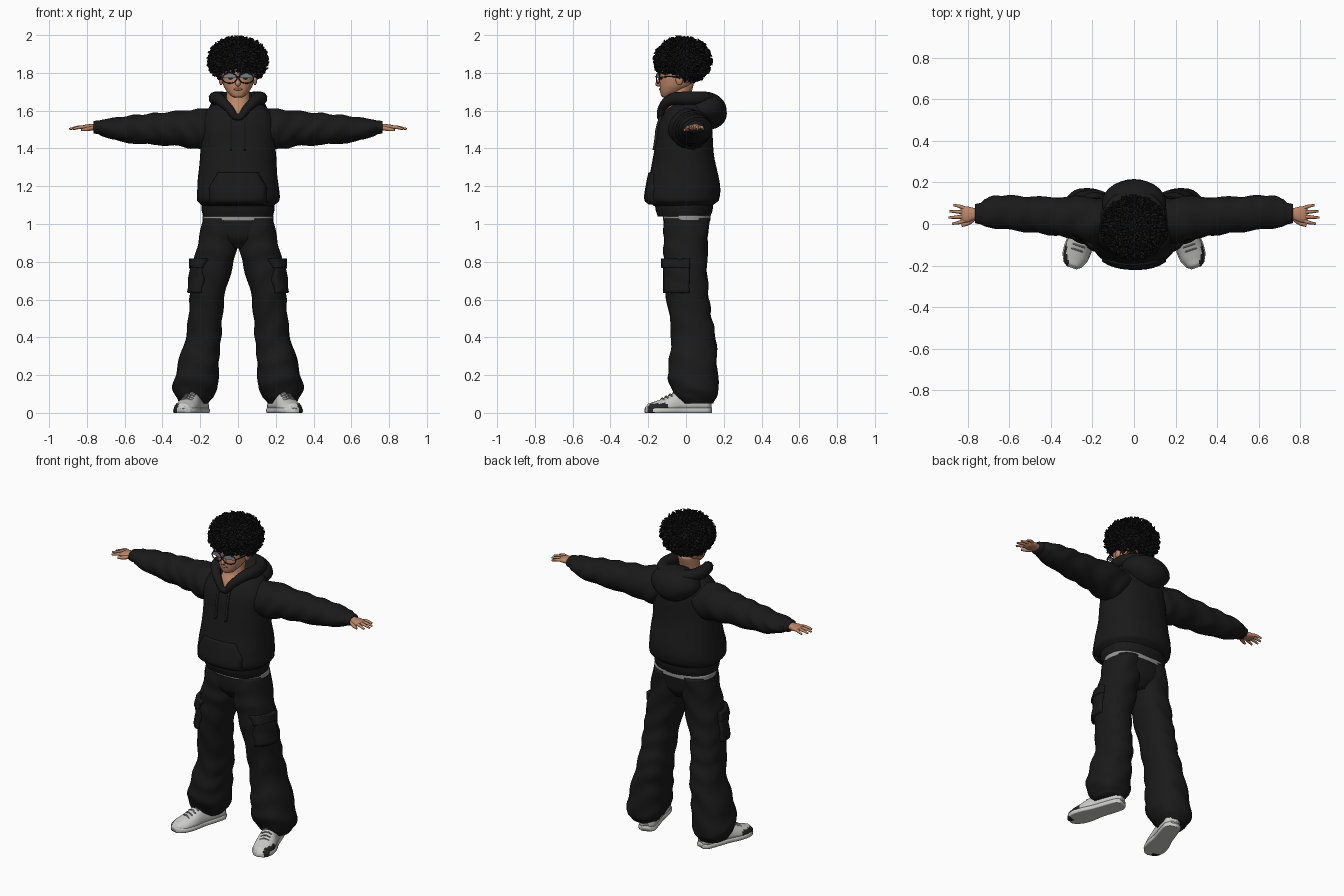
import bpy, bmesh, math, random
from mathutils import Vector, Matrix

random.seed(4)
if "Cube" in bpy.data.objects:
    bpy.data.objects.remove(bpy.data.objects["Cube"])


def material(name, *rgb):
    m = bpy.data.materials.new(name)
    m.use_nodes = True
    m.diffuse_color = (*rgb, 1)
    m.node_tree.nodes["Principled BSDF"].inputs["Base Color"].default_value = (*rgb, 1)
    return m


FABRIC = material("black fabric", .010, .010, .010)
HAIR = material("black hair", .007, .007, .007)
SKIN = material("skin", .50, .24, .14)
LIP = material("lips", .38, .14, .10)
SHOE = material("shoe grey", .60, .60, .58)
DARK = material("dark trim", .02, .02, .02)
BELT = material("belt grey", .30, .30, .30)
LENS = material("lens grey", .20, .23, .25)


def finish(name, bm, *mats):
    bmesh.ops.recalc_face_normals(bm, faces=bm.faces)
    me = bpy.data.meshes.new(name)
    bm.to_mesh(me)
    bm.free()
    for m in mats:
        me.materials.append(m)
    me.shade_smooth()
    ob = bpy.data.objects.new(name, me)
    bpy.context.collection.objects.link(ob)
    return ob


def spline(rows, t):
    """Catmull-Rom sample of a list of tuples, t counted in rows."""
    i = min(int(t), len(rows) - 2)
    f = t - i
    a, b, c, d = (rows[max(0, min(len(rows) - 1, i + k))] for k in (-1, 0, 1, 2))
    return [q + f * ((r - p) + f * (2*p - 5*q + 4*r - s + f * (3*q - p - 3*r + s))) / 2
            if k else q + f * (r - q) for k, (p, q, r, s) in enumerate(zip(a, b, c, d))]


def loft(name, rows, mats, axis="z", s=1, n=28, sub=5, power=2.0, fold=0, freq=40,
         shape=None, rule=None):
    """Skin ellipse rows (position, centre a, centre b, radius a, radius b)."""
    bm, rings = bmesh.new(), []
    for j in range((len(rows) - 1) * sub + 1):
        t, ca, cb, ra, rb = spline(rows, j / sub)
        ring = []
        for k in range(n):
            an = math.tau * k / n
            c, d = math.cos(an), math.sin(an)
            w = 1 + fold * math.sin(freq * t + 1.6 * math.sin(an + t * 9) + 2 * math.sin(2 * an))
            u = ca + ra * w * math.copysign(abs(c) ** (2 / power), c)
            v = cb + rb * w * math.copysign(abs(d) ** (2 / power), d)
            p = Vector({"z": (u, v, t), "x": (t, u, v), "y": (u, t, v)}[axis])
            p = shape(p) if shape else p
            p.x *= s
            ring.append(bm.verts.new(p))
        rings.append(ring)
    for r, q in zip(rings, rings[1:]):
        for k in range(n):
            f = bm.faces.new((r[k], r[k - 1], q[k - 1], q[k]))
            f.material_index = rule(f.calc_center_median()) if rule else 0
    bm.faces.new(rings[0])
    bm.faces.new(rings[-1])
    return finish(name, bm, *mats)


def ball(name, centre, size, mat, shape=None):
    bm = bmesh.new()
    bmesh.ops.create_uvsphere(bm, u_segments=28, v_segments=18, radius=1)
    for v in bm.verts:
        if shape:
            shape(v.co)
        v.co = Vector(centre) + v.co * Vector(size)
    return finish(name, bm, mat)


def tube(name, points, radius, mat, cyclic=False, widths=None):
    cu = bpy.data.curves.new(name, "CURVE")
    cu.dimensions, cu.bevel_depth, cu.bevel_resolution = "3D", radius, 3
    cu.resolution_u, cu.use_fill_caps = 6, True
    sp = cu.splines.new("BEZIER")
    sp.bezier_points.add(len(points) - 1)
    for i, (bp, p) in enumerate(zip(sp.bezier_points, points)):
        bp.co, bp.handle_left_type, bp.handle_right_type = p, "AUTO", "AUTO"
        bp.radius = widths[i] if widths else 1
    sp.use_cyclic_u = cyclic
    cu.materials.append(mat)
    ob = bpy.data.objects.new(name, cu)
    bpy.context.collection.objects.link(ob)
    return ob


def patch(name, target, place, mat, axis, thick):
    """Sewn-on panel: a grid projected on the target and thickened."""
    bm = bmesh.new()
    bmesh.ops.create_grid(bm, x_segments=10, y_segments=12, size=1)
    for v in bm.verts:
        v.co = place(v.co.x, v.co.y)
    ob = finish(name, bm, mat)
    wrap = ob.modifiers.new("wrap", "SHRINKWRAP")
    wrap.target, wrap.wrap_method = target, "PROJECT"
    setattr(wrap, "use_project_" + axis, True)
    wrap.use_negative_direction = True
    solid = ob.modifiers.new("thickness", "SOLIDIFY")
    solid.thickness, solid.offset = thick, 0
    return ob


# Hoodie body, hem and belt
hoodie = loft("hoodie_body", [
    (1.095, 0, -.015, .19, .155), (1.125, 0, -.02, .218, .192), (1.2, 0, -.012, .215, .194),
    (1.3, 0, -.012, .205, .172), (1.4, 0, -.01, .2, .155), (1.5, 0, -.007, .2, .145),
    (1.56, 0, 0, .19, .132), (1.61, 0, .01, .16, .11), (1.65, 0, .03, .11, .085)],
    [FABRIC], n=40, power=2.3, fold=.008, freq=30)
loft("hoodie_hem", [(1.04, 0, -.01, .185, .14), (1.07, 0, -.01, .192, .15),
                    (1.11, 0, -.01, .195, .155)], [FABRIC], power=2.3)
loft("belt", [(1.018, 0, .004, .189, .126), (1.045, 0, .004, .189, .126)], [BELT], power=2.4)
patch("front_pocket", hoodie, lambda u, v: Vector(
    (u * (.15 - .045 * max(0, v)), -.4, 1.19 + .08 * v)), FABRIC, "y", .018
    ).modifiers["wrap"].use_positive_direction = True

# Hood with rolled collar
def hood_taper(co):
    co.x *= 1 + .3 * min(0, co.z)
    co.y += .15 * max(0, -co.z)
ball("hood", (0, .10, 1.60), (.155, .115, .10), FABRIC, hood_taper)
half = [(.05, -.125, 1.615), (.10, -.075, 1.66), (.12, 0, 1.665), (.095, .09, 1.665)]
loop = ([(0, -.135, 1.565)] + half + [(0, .13, 1.66)]
        + [(-x, y, z) for x, y, z in reversed(half)])
w = [.55, .7, .95, 1.1, 1.1]
tube("hood_collar", loop, .033, FABRIC, True, w + [1.1] + w[:0:-1])

# Trouser seat
loft("trouser_seat", [(.87, 0, 0, .06, .07), (.92, 0, 0, .14, .11), (.97, 0, 0, .178, .12),
                      (1.035, 0, .004, .184, .122)], [FABRIC], power=2.3)


def shoe_floor(low):
    turn = Matrix.Rotation(math.radians(18), 3, "Z")

    def shape(p):
        return turn @ Vector((p.x, p.y, max(p.z, low))) + Vector((.243, -.035, 0))
    return shape


for s, side in ((1, "left"), (-1, "right")):
    # Sleeve and cuff
    loft(side + "_sleeve", [
        (.1, .02, 1.51, .09, .09), (.2, .02, 1.502, .11, .108), (.3, .032, 1.505, .10, .094),
        (.45, .042, 1.503, .088, .083), (.58, .052, 1.502, .084, .072),
        (.67, .058, 1.504, .078, .056), (.72, .054, 1.51, .064, .044),
        (.745, .05, 1.512, .05, .034)], [FABRIC], "x", s, fold=.045, freq=48, sub=8)
    loft(side + "_cuff", [(.72, .05, 1.512, .047, .033), (.745, .05, 1.512, .05, .036),
                          (.765, .05, 1.512, .046, .032)], [FABRIC], "x", s)
    # Hand
    loft(side + "_palm", [(.74, .05, 1.512, .026, .02), (.77, .048, 1.512, .029, .018),
                          (.80, .046, 1.511, .038, .016), (.825, .046, 1.51, .037, .012),
                          (.835, .046, 1.51, .028, .006)], [SKIN], "x", s, n=16, power=2.4)
    for i, tip in enumerate((.875, .893, .888, .868)):
        y = .016 + .02 * i
        tube(f"{side}_finger_{i + 1}", [
            (s * .815, y, 1.512), (s * (.8 + tip) / 2, y + (y - .046) * .25, 1.512),
            (s * tip, y + (y - .046) * .5, 1.503)], .009, SKIN, widths=[1, 1, .6])
    tube(side + "_thumb", [(s * .765, .03, 1.508), (s * .8, .004, 1.502),
                           (s * .83, -.008, 1.498)], .011, SKIN, widths=[1.1, 1, .6])
    # Trouser leg with cargo pocket
    leg = loft(side + "_trouser_leg", [
        (1.03, .093, .003, .093, .12), (.9, .107, -.002, .105, .117), (.8, .128, -.003, .106, .115),
        (.65, .158, .004, .094, .114), (.5, .173, .025, .09, .112), (.4, .183, .04, .094, .118),
        (.3, .203, .038, .104, .125), (.2, .217, .036, .114, .132), (.13, .226, .045, .12, .125),
        (.085, .23, .055, .10, .112), (.05, .235, .06, .075, .085)],
        [FABRIC], s=s, power=2.3, fold=.032, freq=46, sub=8)
    pocket = patch(side + "_cargo_pocket", leg, lambda u, v: Vector(
        (s * .5, -.045 + .062 * u, .72 + .085 * v)), FABRIC, "x", .034)
    flap = patch(side + "_pocket_flap", leg, lambda u, v: Vector(
        (s * .5, -.045 + .066 * u, .79 + .024 * v)), FABRIC, "x", .05)
    for ob in (pocket, flap):
        ob.modifiers["wrap"].use_positive_direction = s < 0
        ob.modifiers["wrap"].use_negative_direction = s > 0
    # Drawstring
    string = patch(side + "_drawstring", hoodie, lambda u, v: Vector(
        (s * .036 + .005 * u, -.4, 1.485 + .095 * v)), DARK, "y", .022)
    string.modifiers["wrap"].use_positive_direction = True
    # Shoe: sole, upper, laces
    outline = [(-.185, .025), (-.17, .045), (-.13, .064), (-.07, .067), (0, .057),
               (.08, .055), (.15, .05), (.172, .03)]
    loft(side + "_shoe_sole", [(y, 0, .012, r, .022) for y, r in outline], [SHOE, DARK], "y", s,
         shape=shoe_floor(0), power=3, rule=lambda c: int(c.y < -.17 and abs(c.x) > .3))
    tops = (.035, .05, .062, .085, .118, .125, .115, .08)
    loft(side + "_shoe_upper", [(y, 0, .02, r - .005, h - .02) for (y, r), h in zip(outline, tops)],
         [SHOE, DARK], "y", s, shape=shoe_floor(.02), power=2.2,
         rule=lambda c: int(abs(c.x) > .315 and c.z < .05 and c.y < -.09))
    place = shoe_floor(0)
    for i in range(4):
        y, z = -.095 + .022 * i, .077 + .0105 * i
        pts = [place(Vector((x, y, z - abs(x) * .35))) for x in (-.03, 0, .03)]
        tube(f"{side}_lace_{i + 1}", [(s * p.x, p.y, p.z) for p in pts], .004, BELT)
    # Ear, eye, brow
    ball(side + "_ear", (s * .09, -.035, 1.765), (.012, .02, .03), SKIN)
    ball(side + "_eye", (s * .037, -.128, 1.772), (.014, .008, .007), DARK)
    tube(side + "_brow", [(s * .018, -.14, 1.797), (s * .04, -.138, 1.803),
                          (s * .066, -.115, 1.797)], .005, HAIR)
    # Glasses: rim, tinted upper lens and temple
    rim = [(s * (.044 + .038 * math.cos(a)), -.157 + .018 * (1 + math.cos(a)) / 2,
            1.772 + .027 * math.sin(a)) for a in (math.tau * k / 12 for k in range(12))]
    tube(side + "_glasses_rim", rim, .003, DARK, True)
    bm = bmesh.new()
    bm.faces.new([bm.verts.new(p) for p in rim[:7]])
    finish(side + "_lens", bm, LENS)
    tube(side + "_glasses_temple", [(s * .082, -.138, 1.778), (s * .094, -.09, 1.78),
                                    (s * .095, -.03, 1.778)], .003, DARK)
tube("glasses_bridge", [(-.008, -.156, 1.776), (0, -.16, 1.78), (.008, -.156, 1.776)], .003, DARK)

# Neck, head, nose, mouth
loft("neck", [(1.57, 0, -.07, .035, .062), (1.61, 0, -.06, .065, .062), (1.65, 0, -.04, .062, .056),
              (1.74, 0, -.02, .06, .06)], [SKIN])
loft("head", [(1.67, 0, -.105, .02, .02), (1.678, 0, -.094, .037, .038), (1.7, 0, -.077, .058, .06),
              (1.73, 0, -.056, .076, .083), (1.77, 0, -.045, .086, .093), (1.82, 0, -.035, .09, .1),
              (1.87, 0, -.03, .085, .095), (1.91, 0, -.03, .05, .06)], [SKIN], power=2.2)
ball("nose", (0, -.141, 1.748), (.014, .02, .021), SKIN,
     lambda co: setattr(co, "y", co.y * (1 - .45 * co.z)))
ball("nose_bridge", (0, -.135, 1.772), (.009, .013, .025), SKIN)
ball("mouth", (0, -.134, 1.714), (.023, .009, .008), LIP)

# Curly hair: dark core covered with short bent locks
middle, reach = Vector((0, -.018, 1.865)), Vector((.17, .163, .137))
ball("hair_core", middle, reach * .8, HAIR)
bm, count = bmesh.new(), 950
for i in range(count):
    h = 1 - 2 * (i + .5) / count
    a = i * math.pi * (3 - math.sqrt(5)) + random.uniform(-.1, .1)
    flat = math.sqrt(1 - h * h)
    d = Vector((flat * math.cos(a), flat * math.sin(a), h))
    tip = middle + d * reach
    if tip.z < 1.79 and tip.y < -.06 or h < -.93:
        continue
    e = Matrix.Rotation(random.uniform(0, math.tau), 3, d) @ d.orthogonal().normalized()
    g = d.cross(e)
    length, rings = random.uniform(.9, 1), []
    for k, r in enumerate((.008, .0085, .0085, .005)):
        f = k / 3
        c = middle + d * reach * (.74 + (length - .74) * f) + e * .011 * math.sin(f * 3.6)
        rings.append([bm.verts.new(c + r * (e * math.cos(q) + g * math.sin(q)))
                      for q in (math.tau * m / 5 for m in range(5))])
    for lo, hi in zip(rings, rings[1:]):
        for m in range(5):
            bm.faces.new((lo[m - 1], lo[m], hi[m], hi[m - 1]))
    bm.faces.new(rings[-1])
finish("hair_locks", bm, HAIR)
